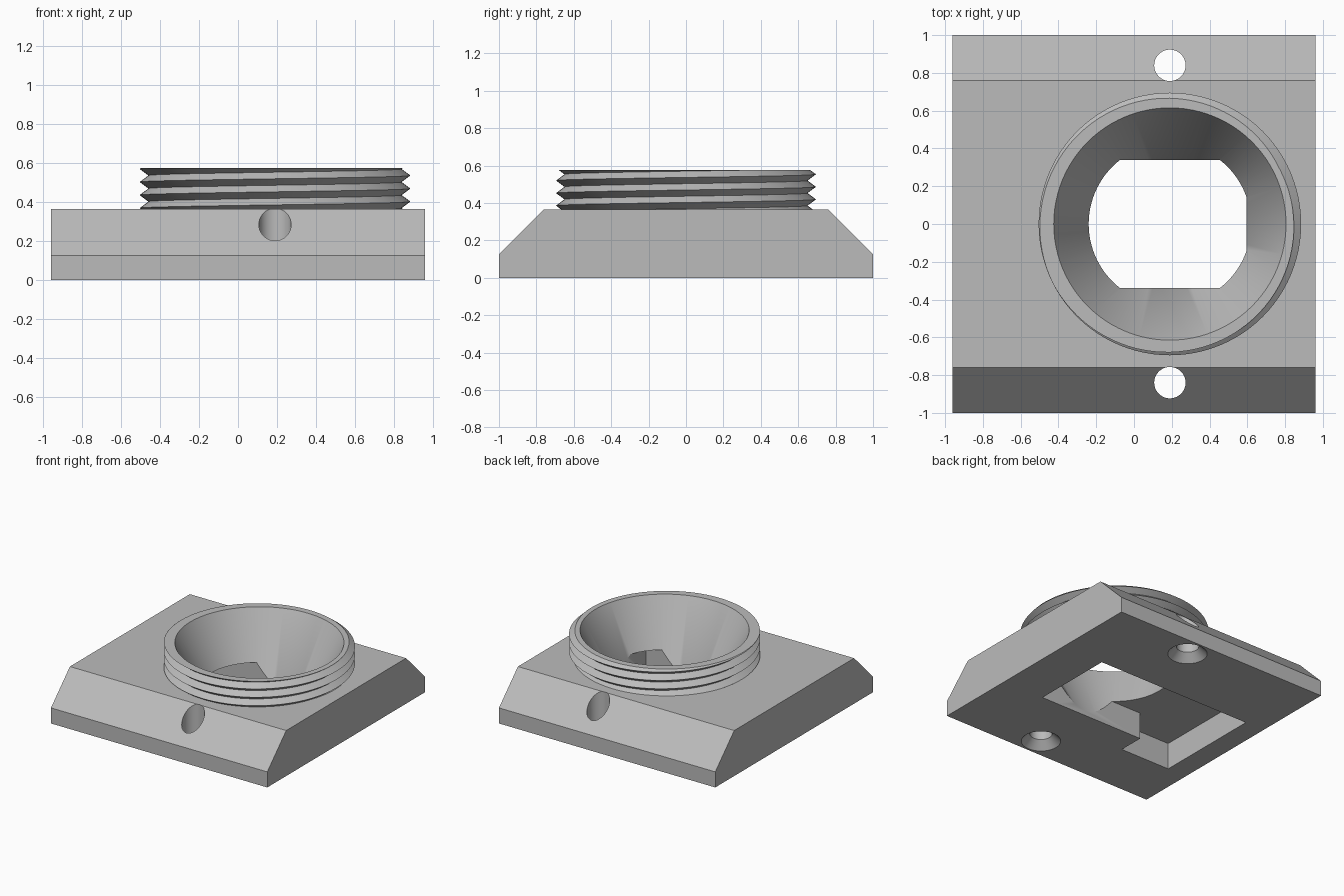
import bpy, bmesh
from math import pi, cos, sin, tau

old = bpy.data.objects.get("Cube")
if old:
    bpy.data.objects.remove(old, do_unlink=True)

TOP, DECK, AXIS_X = 0.575, 0.365, 0.19
SEGS = 96

grey = bpy.data.materials.new("plain grey")
grey.use_nodes = True
colour = (0.5, 0.5, 0.5, 1)
grey.diffuse_color = colour
grey.node_tree.nodes["Principled BSDF"].inputs["Base Color"].default_value = colour


def finish(name, bm):
    bmesh.ops.recalc_face_normals(bm, faces=bm.faces)
    mesh = bpy.data.meshes.new(name)
    bm.to_mesh(mesh)
    bm.free()
    mesh.materials.append(grey)
    obj = bpy.data.objects.new(name, mesh)
    bpy.context.collection.objects.link(obj)
    return obj


def prism(name, outline, offset):
    """Extrude a closed outline of 3D points along an offset."""
    bm = bmesh.new()
    face = bm.faces.new([bm.verts.new(p) for p in outline])
    new = bmesh.ops.extrude_face_region(bm, geom=[face])["geom"]
    verts = [v for v in new if isinstance(v, bmesh.types.BMVert)]
    bmesh.ops.translate(bm, verts=verts, vec=offset)
    return finish(name, bm)


def lathe(name, profile, x, y):
    """Closed solid from (radius, height) rings."""
    bm = bmesh.new()
    rings = [[bm.verts.new((x + r * cos(tau * i / SEGS), y + r * sin(tau * i / SEGS), z))
              for i in range(SEGS)] for r, z in profile]
    for a, b in zip(rings, rings[1:]):
        for i in range(SEGS):
            j = (i + 1) % SEGS
            bm.faces.new((a[i], a[j], b[j], b[i]))
    bm.faces.new(rings[0])
    bm.faces.new(rings[-1])
    return finish(name, bm)


def combine(target, other, operation):
    mod = target.modifiers.new(operation.lower(), "BOOLEAN")
    mod.operation, mod.object, mod.solver = operation, other, "EXACT"
    bpy.context.view_layer.objects.active = target
    bpy.ops.object.modifier_apply(modifier=mod.name)
    bpy.data.objects.remove(other, do_unlink=True)


def threaded_collar(root_r, crest_r, pitch, crest_z):
    """Right-handed V thread, trimmed flat at both ends."""
    bm = bmesh.new()
    root, crest = [], []
    for i in range(SEGS * 8 + 1):
        a = pi + tau * i / SEGS
        z = crest_z + pitch * (i / SEGS - 5)
        for row, r, dz in ((root, root_r, -pitch / 2), (crest, crest_r, 0)):
            row.append(bm.verts.new((AXIS_X + r * cos(a), r * sin(a), z + dz)))
    for i in range(SEGS * 8):
        bm.faces.new((root[i], root[i + 1], crest[i + 1], crest[i]))
        if i + SEGS + 1 < len(root):
            k = i + SEGS
            bm.faces.new((crest[i], crest[i + 1], root[k + 1], root[k]))
    for z, up in ((DECK - 0.04, -1), (TOP, 1)):
        geom = bm.verts[:] + bm.edges[:] + bm.faces[:]
        bmesh.ops.bisect_plane(bm, geom=geom, plane_co=(0, 0, z),
                               plane_no=(0, 0, up), clear_outer=True)
        rim = [e for e in bm.edges if e.is_boundary
               and all(abs(v.co.z - z) < 1e-4 for v in e.verts)]
        bmesh.ops.contextual_create(bm, geom=rim)
    return finish("threaded_collar", bm)


# Base plate with sloping front and back
half = [(1, 0), (1, 0.125), (0.76, DECK)]
section = half + [(-y, z) for y, z in reversed(half)]
body = prism("threaded_mount", [(-0.96, y, z) for y, z in section], (1.92, 0, 0))

# Threaded collar
combine(body, threaded_collar(0.65, 0.695, 0.067, 0.503), "UNION")

# Conical bore
slope = (0.615 - 0.43) / (TOP - 0.215)
bore = [(0.615 + slope * (z - TOP), z) for z in (-0.1, TOP + 0.1)]
combine(body, lathe("bore_cutter", bore, AXIS_X, 0), "DIFFERENCE")

# L-shaped pocket in the underside
pocket = [(0.595, 0.34), (-0.79, 0.34), (-0.79, -0.55),
          (-0.345, -0.55), (-0.345, -0.34), (0.595, -0.34)]
combine(body, prism("pocket_cutter", [(x, y, -0.1) for x, y in pocket],
                    (0, 0, 0.315)), "DIFFERENCE")

# Countersunk screw holes
for y in (-0.84, 0.84):
    screw = [(0.165, -0.02), (0.083, 0.062), (0.083, 0.5)]
    combine(body, lathe("screw_cutter", screw, AXIS_X, y), "DIFFERENCE")

bpy.ops.object.select_all(action="DESELECT")
body.select_set(True)
bpy.context.view_layer.objects.active = body
bpy.ops.object.shade_smooth_by_angle(angle=pi / 6)
